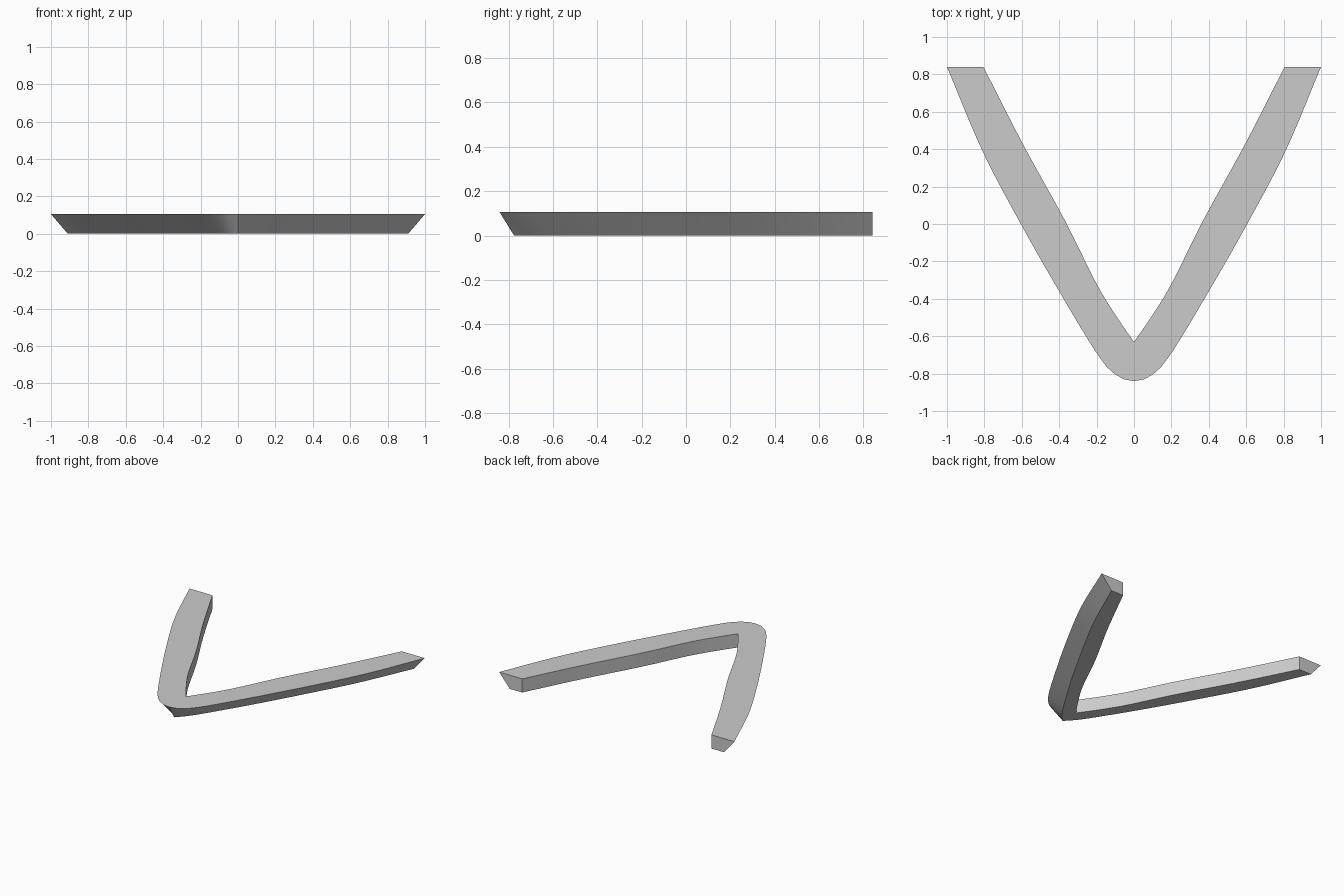
import bpy
import bmesh
import math
from mathutils import Vector

HEIGHT = 0.105
STEPS = 6

if "Cube" in bpy.data.objects:
    bpy.data.objects.remove(bpy.data.objects["Cube"], do_unlink=True)

# One flat grey
grey = bpy.data.materials.new("plain_grey")
grey.use_nodes = True
colour = (0.6, 0.6, 0.6, 1)
grey.diffuse_color = colour
grey.node_tree.nodes["Principled BSDF"].inputs["Base Color"].default_value = colour

# Plan outlines of the left arm, from the nose to the arm end
INNER = [(0, -0.63), (0.09, -0.5), (0.2, -0.32), (0.37, 0.02), (0.59, 0.42), (0.805, 0.84)]
OUTER_TOP = [(0, -0.84), (0.1, -0.805), (0.2, -0.69), (0.4, -0.36), (0.605, 0), (0.81, 0.39), (1, 0.84)]
OUTER_BASE = [(0, -0.775), (0.06, -0.71), (0.13, -0.61), (0.315, -0.31), (0.515, 0.04), (0.72, 0.42), (0.91, 0.84)]


def smooth_path(points, round_nose, count=36):
    """Even samples along a spline through the points."""
    pts = [Vector(p) for p in points]
    first = Vector((-pts[1].x, pts[1].y)) if round_nose else 2 * pts[0] - pts[1]
    pts = [first] + pts + [2 * pts[-1] - pts[-2]]
    dense = []
    for a, b, c, d in zip(pts, pts[1:], pts[2:], pts[3:]):
        for i in range(STEPS * 4):
            t = i / (STEPS * 4)
            dense.append(0.5 * (2 * b + (c - a) * t + (2 * a - 5 * b + 4 * c - d) * t ** 2
                                + (3 * b - a - 3 * c + d) * t ** 3))
    dense.append(pts[-2])
    lengths = [0]
    for p, q in zip(dense, dense[1:]):
        lengths.append(lengths[-1] + (q - p).length)
    out, j = [], 0
    for i in range(count + 1):
        goal = lengths[-1] * i / count
        while j < len(dense) - 2 and lengths[j + 1] < goal:
            j += 1
        t = (goal - lengths[j]) / (lengths[j + 1] - lengths[j])
        out.append(dense[j].lerp(dense[j + 1], min(t, 1)))
    return out


# Four rails: vertical inner wall, sloped outer wall
rails = [
    (smooth_path(INNER, False), 0),
    (smooth_path(OUTER_BASE, False), 0),
    (smooth_path(OUTER_TOP, True), HEIGHT),
    (smooth_path(INNER, False), HEIGHT),
]
half = [[(path[i].x, path[i].y, z) for path, z in rails] for i in range(len(rails[0][0]))]
mirrored = [[(-x, y, z) for x, y, z in section] for section in half[:0:-1]]

# Skin the sections into one closed strip
bm = bmesh.new()
sections = [[bm.verts.new(p) for p in s] for s in mirrored + half]
for s, t in zip(sections, sections[1:]):
    for k in range(4):
        n = (k + 1) % 4
        bm.faces.new((s[k], s[n], t[n], t[k]))
bm.faces.new(sections[0])
bm.faces.new(sections[-1])
bmesh.ops.recalc_face_normals(bm, faces=bm.faces)

mesh = bpy.data.meshes.new("curved_chevron")
bm.to_mesh(mesh)
bm.free()
mesh.materials.append(grey)
chevron = bpy.data.objects.new("curved_chevron", mesh)
bpy.context.collection.objects.link(chevron)
bpy.ops.object.select_all(action="DESELECT")
chevron.select_set(True)
bpy.context.view_layer.objects.active = chevron
bpy.ops.object.shade_smooth_by_angle(angle=math.radians(40))
